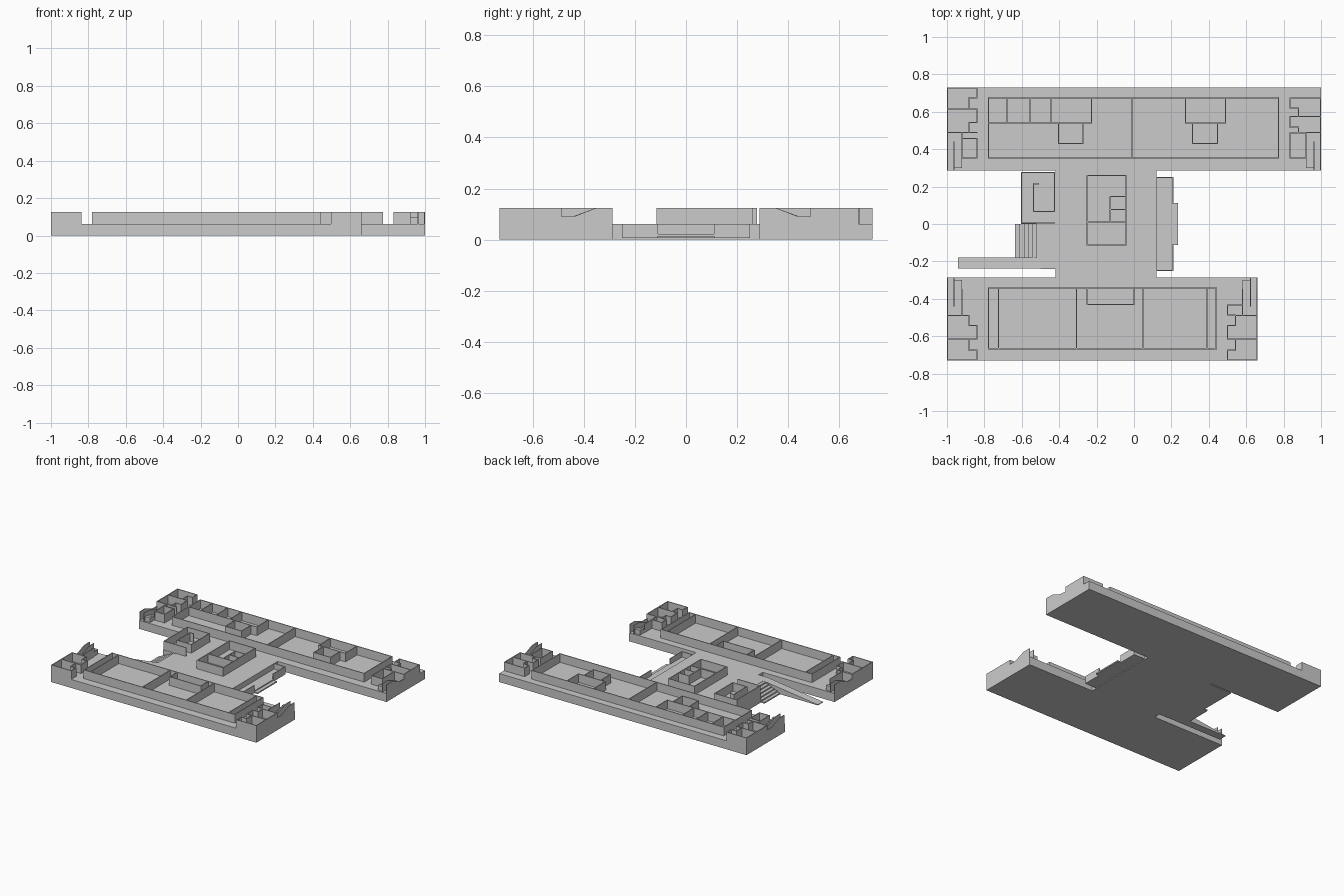
import bpy, bmesh

if "Cube" in bpy.data.objects:
    bpy.data.objects.remove(bpy.data.objects["Cube"])

FLOOR, TOP, T = 0.062, 0.125, 0.006


def finish(name, bm):
    bmesh.ops.recalc_face_normals(bm, faces=bm.faces)
    me = bpy.data.meshes.new(name)
    bm.to_mesh(me)
    bm.free()
    ob = bpy.data.objects.new(name, me)
    bpy.context.collection.objects.link(ob)
    return ob


def prism(name, pts, vec):
    """Extrude a closed 3D outline along vec."""
    bm = bmesh.new()
    f = bm.faces.new([bm.verts.new(p) for p in pts])
    ext = bmesh.ops.extrude_face_region(bm, geom=[f])
    bmesh.ops.translate(bm, vec=vec, verts=[v for v in ext['geom'] if isinstance(v, bmesh.types.BMVert)])
    return finish(name, bm)


def add_box(bm, x0, x1, y0, y1, z0, z1):
    vs = bmesh.ops.create_cube(bm, size=1)['verts']
    for v in vs:
        v.co.x = x1 if v.co.x > 0 else x0
        v.co.y = y1 if v.co.y > 0 else y0
        v.co.z = z1 if v.co.z > 0 else z0


def boxes(name, items):
    bm = bmesh.new()
    for b in items:
        add_box(bm, *b)
    return finish(name, bm)


def walls(name, lines, z0=FLOOR - 0.002, z1=TOP):
    """Thin upright walls along axis-aligned polylines."""
    bm = bmesh.new()
    h = T / 2
    for line in lines:
        for (xa, ya), (xb, yb) in zip(line, line[1:]):
            add_box(bm, min(xa, xb) - h, max(xa, xb) + h, min(ya, yb) - h, max(ya, yb) + h, z0, z1)
    return finish(name, bm)


def rect(x0, x1, y0, y1):
    return [(x0, y0), (x1, y0), (x1, y1), (x0, y1), (x0, y0)]


# H-shaped floor slab
slab = [(-1, -.73), (.66, -.73), (.66, -.287), (.12, -.287), (.12, .287), (1, .287), (1, .73),
        (-1, .73), (-1, .287), (-.42, .287), (-.42, .278), (-.605, .278), (-.605, 0), (-.5, 0),
        (-.5, -.24), (-.42, -.24), (-.42, -.287), (-1, -.287)]
prism("floor_slab", [(x, y, 0) for x, y in slab], (0, 0, FLOOR))

# Main rooms of the two wings
walls("back_wing_walls", [
    rect(-.777, .773, .352, .675), [(-.01, .352), (-.01, .675)],
    [(-.777, .54), (-.227, .54), (-.227, .675)],
    *[[(x, .54), (x, .675)] for x in (-.68, -.555, -.443)],
    [(-.403, .54), (-.403, .43), (-.272, .43), (-.272, .54)],
    rect(.275, .49, .54, .675), [(.312, .54), (.312, .43), (.447, .43), (.447, .54)]])
walls("front_wing_walls", [
    rect(-.777, .44, -.667, -.343),
    *[[(x, -.667), (x, -.343)] for x in (-.725, -.307, .048, .39)],
    [(-.25, -.343), (-.25, -.43), (0, -.43), (0, -.343)]])


# Small end rooms; e is the outer wall x, s points inward, m is the wing side
def end_rooms(name, e, s, m):
    P = lambda d, y: (e + s * d, y * m)
    return walls(name, [
        [P(.003, .49), P(.003, .727), P(.16, .727), P(.16, .675), P(.118, .675), P(.118, .615)],
        [P(.003, .615), P(.16, .615), P(.16, .542), P(.118, .542), P(.118, .49)],
        [P(.003, .49), P(.16, .49)] if m > 0 else [P(.003, .49), P(.118, .49)],
        [P(.08, .49), P(.08, .35)]])


end_rooms("back_left_end_walls", -1, 1, 1)
end_rooms("front_left_end_walls", -1, 1, -1)
end_rooms("front_right_end_walls", .66, -1, -1)
walls("back_left_closet", [rect(-.92, -.84, .352, .458)])
walls("front_right_closet", [[(.58, -.433), (.5, -.433), (.5, -.487), (.542, -.487)]])
walls("back_right_end_walls", [
    [(.997, .49), (.997, .672), (.835, .672), (.835, .62), (.88, .62), (.88, .575)],
    [(.997, .575), (.835, .575), (.835, .517), (.88, .517), (.88, .49), (.997, .49)],
    rect(.835, .92, .352, .487)])

# Sloping parapets and stair treads at the wing ends
for name, x, s, m in (("back_left", -1, 1, 1), ("back_right", 1, -1, 1),
                      ("front_left", -1, 1, -1), ("front_right", .66, -1, -1)):
    prof = [(.288, .06), (.288, TOP), (.35, TOP), (.435, .092), (.49, .09), (.49, .06)]
    prism(name + "_parapet", [(x, y * m, z) for y, z in prof], (s * .006, 0, 0))
    prof = [(.288, .06), (.288, TOP), (.35, TOP), (.44, .092), (.44, .06)]
    prism(name + "_inner_rail", [(x + s * .034, y * m, z) for y, z in prof], (s * .005, 0, 0))
    treads = []
    for i in range(6):
        xa, xb = sorted((x + s * .039, x + s * .08))
        ya, yb = sorted((m * (.30 + i * .022), m * (.322 + i * .022)))
        treads.append((xa, xb, ya, yb, .06, .096 - i * .006))
    boxes(name + "_stair", treads)

# Rooms in the connecting hall
walls("hall_core_walls", [rect(-.25, -.043, -.112, .26), [(-.25, .01), (-.043, .01)],
                          [(-.127, .01), (-.127, .148), (-.043, .148)], [(-.127, .078), (-.043, .078)]])
walls("hall_side_room_walls", [
    [(-.51, .275), (-.602, .275), (-.602, .005), (-.425, .005)],
    [(-.51, .275), (-.425, .275), (-.425, .067), (-.538, .067), (-.538, .215), (-.51, .215)]])

# Right entrance: low landing, side walls and step
boxes("entrance_landing", [(.12, .21, -.248, .248, .006, .022), (.21, .236, -.112, .112, .006, .015)])
walls("entrance_walls", [[(.12, m * .248), (.207, m * .248), (.207, m * .112)] for m in (1, -1)], .006, FLOOR)

# Left entrance steps and ramp
boxes("side_steps", [(-.635 + i * .023, -.5, -.18, 0, 0, .01 * (i + 1)) for i in range(6)])
prism("side_ramp", [(-.94, -.238, 0), (-.5, -.238, 0), (-.5, -.238, FLOOR), (-.94, -.238, .005)], (0, .058, 0))
